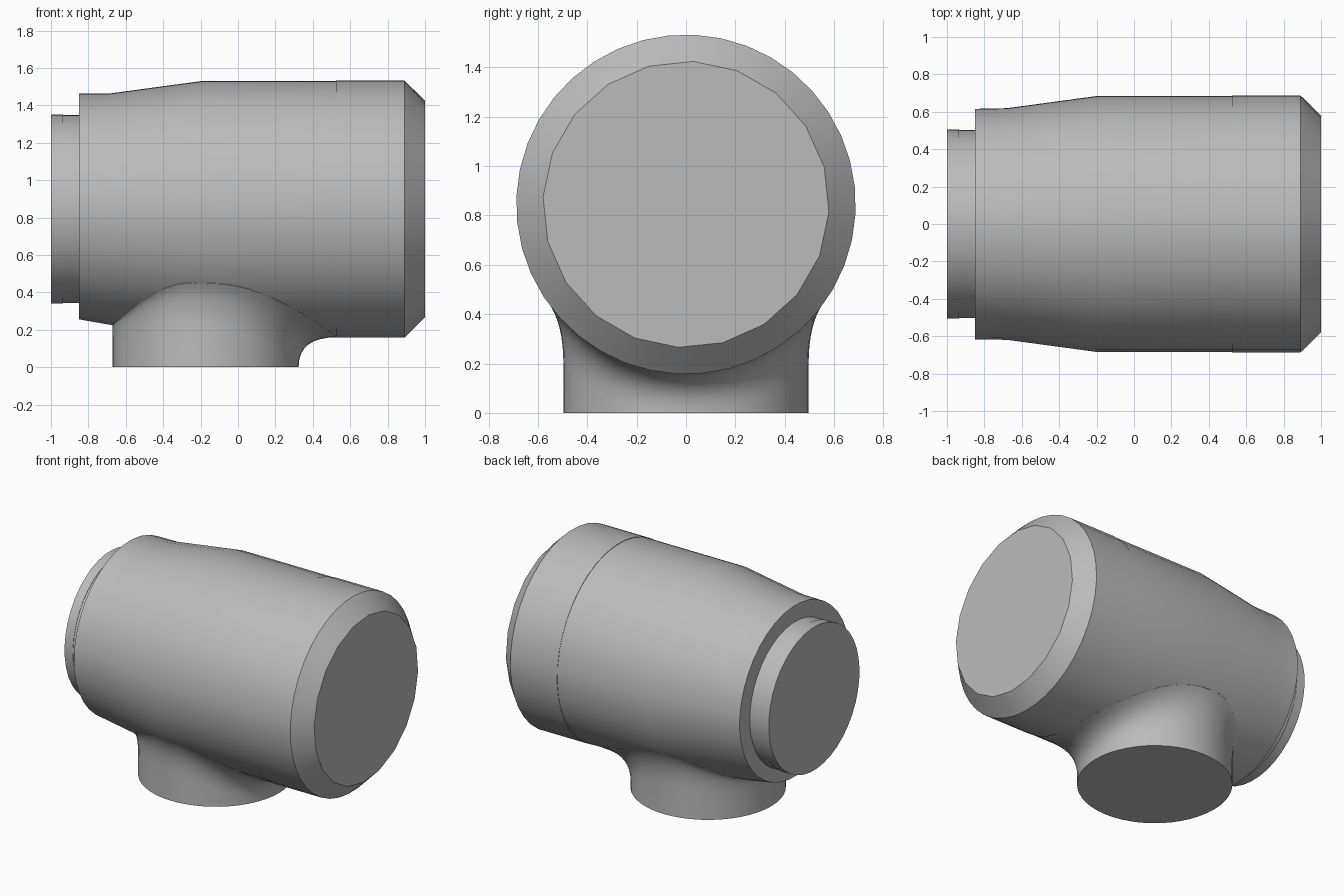
import bpy, bmesh
from math import sin, cos, pi, radians, sqrt

cube = bpy.data.objects.get("Cube")
if cube:
    bpy.data.objects.remove(cube, do_unlink=True)

AXIS_Z = 0.845
SIDES = 40
PHASE = radians(87)

grey = bpy.data.materials.new("mid_grey")
grey.use_nodes = True
grey.diffuse_color = (0.5, 0.5, 0.5, 1)
grey.node_tree.nodes["Principled BSDF"].inputs["Base Color"].default_value = (0.5, 0.5, 0.5, 1)


def loft(name, rings):
    """Skin a list of point rings and close both ends."""
    bm = bmesh.new()
    loops = [[bm.verts.new(p) for p in ring] for ring in rings]
    for a, b in zip(loops, loops[1:]):
        for i in range(len(a)):
            j = (i + 1) % len(a)
            bm.faces.new((a[i], a[j], b[j], b[i]))
    bm.faces.new(loops[0])
    bm.faces.new(loops[-1])
    bmesh.ops.recalc_face_normals(bm, faces=bm.faces)
    mesh = bpy.data.meshes.new(name)
    bm.to_mesh(mesh)
    bm.free()
    obj = bpy.data.objects.new(name, mesh)
    mesh.materials.append(grey)
    bpy.context.collection.objects.link(obj)
    bpy.ops.object.select_all(action='DESELECT')
    obj.select_set(True)
    bpy.context.view_layer.objects.active = obj
    bpy.ops.object.shade_smooth_by_angle(angle=radians(30))
    return obj


def barrel_ring(x, r, coarse=False, lift=0.0):
    """Ring about the x axis; coarse gives half the corners, lift raises the underside."""
    pts = []
    for i in range(SIDES):
        a = PHASE + 2 * pi * i / SIDES
        k = r - lift * max(0, -sin(a))
        if coarse and i % 2:
            k *= cos(2 * pi / SIDES)
        pts.append((x, k * cos(a), AXIS_Z + k * sin(a)))
    return pts


# Barrel parts
loft("main_housing", [barrel_ring(-0.85, 0.618, lift=0.028), barrel_ring(-0.68, 0.62),
                      barrel_ring(-0.2, 0.685), barrel_ring(0.525, 0.685)])
loft("end_cap", [barrel_ring(0.525, 0.688), barrel_ring(0.89, 0.688),
                 barrel_ring(1.0, 0.58, coarse=True)])
loft("rear_collar", [barrel_ring(-0.935, 0.503), barrel_ring(-0.84, 0.503)])
loft("rear_plug", [barrel_ring(-1.0, 0.506), barrel_ring(-0.935, 0.506)])

# Foot with a flared fillet into the underside of the barrel
FOOT_X, FOOT_R = -0.173, 0.497


def underside(x, y):
    t = min(max((x + 0.68) / 0.48, 0), 1)
    r = 0.62 + 0.065 * t
    return AXIS_Z - sqrt(max(r * r - y * y, 0))


def foot_column(a):
    """Points up the foot wall at angle a, curving out onto the barrel."""
    c, s = cos(a), sin(a)
    flare = 0.06 * s * s + 0.205 * max(0, c) ** 2 + 0.002

    def at(d, z):
        return (FOOT_X + d * c, d * s, z)

    def skin(d):
        return underside(FOOT_X + d * c, d * s)

    end = FOOT_R + flare
    z_end = skin(end)
    slope = (z_end - skin(end - 0.002)) / 0.002
    z_mid = z_end - slope * flare
    z_start = max(z_mid - 0.16, 0.001)
    col = [at(FOOT_R, 0)]
    for k in range(9):
        t = k / 8
        z = (1 - t) ** 2 * z_start + 2 * t * (1 - t) * z_mid + t * t * z_end
        col.append(at(FOOT_R + flare * t * t, z))
    col.append(at(end - 0.01, z_end + 0.03))
    return col


columns = [foot_column(2 * pi * i / 48) for i in range(48)]
loft("foot", list(zip(*columns)))
